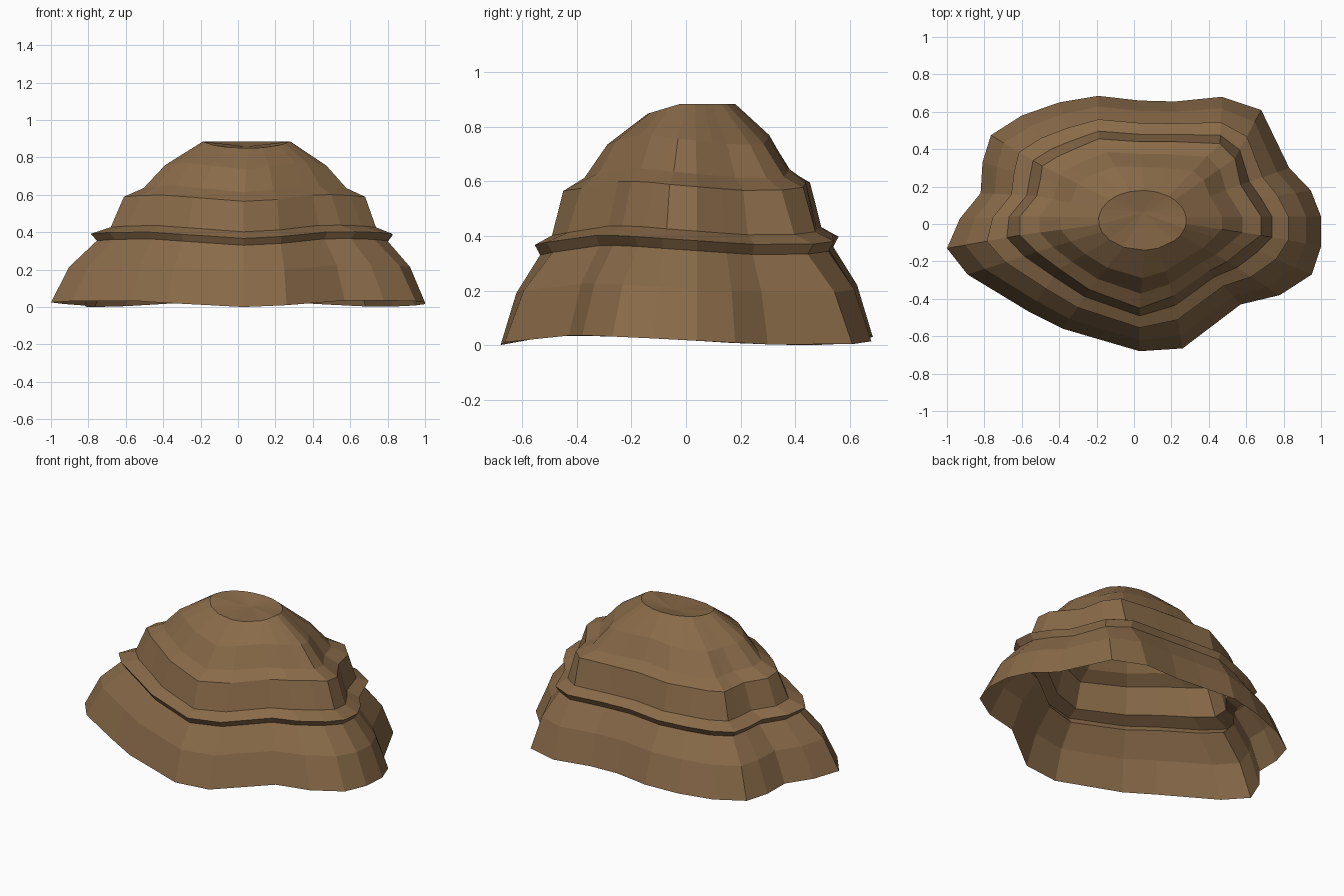
import bpy, bmesh, math

if "Cube" in bpy.data.objects:
    bpy.data.objects.remove(bpy.data.objects["Cube"])

# Outline of the mound at the ground, counter-clockwise from the left
BASE = [(-1, -.13), (-.89, -.27), (-.56, -.47), (-.38, -.56), (.03, -.68), (.26, -.665),
        (.57, -.43), (.78, -.38), (.95, -.27), (1, -.12), (1, .04), (.945, .18),
        (.83, .30), (.68, .61), (.47, .68), (.22, .655), (.03, .66), (-.19, .685),
        (-.40, .65), (-.60, .58), (-.765, .475), (-.81, .33), (-.82, .165), (-.93, .03)]
# Matching outline at the top of the upper step
SHOULDER = [(-.61, -.06), (-.52, -.15), (-.40, -.24), (-.24, -.35), (.03, -.45), (.21, -.385),
            (.40, -.25), (.50, -.20), (.60, -.12), (.68, -.06), (.68, .04), (.62, .13),
            (.57, .21), (.54, .35), (.46, .43), (.22, .44), (.03, .44), (-.19, .455),
            (-.32, .40), (-.41, .36), (-.49, .31), (-.50, .24), (-.52, .15), (-.61, .04)]
N = len(BASE)


def rim_point(p):
    """Small oval summit rim, sampled in the direction of a shoulder point."""
    a = math.atan2(p[1] / .45, p[0] / .65)
    return (.045 + .235 * math.cos(a), .02 + .16 * math.sin(a))


RIM = [rim_point(p) for p in SHOULDER]


def mix(a, b, t):
    return (a[0] + (b[0] - a[0]) * t, a[1] + (b[1] - a[1]) * t)


def wave(p):
    """Gentle three-fold rise and fall of the rock layers."""
    return .018 * (1 + math.cos(3 * (math.atan2(p[1], p[0]) - math.pi / 2)))


bm = bmesh.new()
rings = []


def add_ring(lower, upper, t, z):
    ring = []
    for a, b in zip(lower, upper):
        x, y = mix(a, b, t)
        ring.append(bm.verts.new((x, y, z + wave(a))))
    rings.append(ring)


# Lower slope, projecting ledge and upper step
for t, z in ((0, 0), (.25, .19), (.63, .33), (.545, .367), (.82, .402), (1, .565)):
    add_ring(BASE, SHOULDER, t, z)
# Domed top
for t, z in ((.25, .613), (.52, .735)):
    add_ring(SHOULDER, RIM, t, z)
# Summit rim, lower toward the front
rings.append([bm.verts.new((x, y, .885 - .3 * max(0, -y - .02))) for x, y in RIM])

for lo, hi in zip(rings, rings[1:]):
    for i in range(N):
        j = (i + 1) % N
        bm.faces.new((lo[i], lo[j], hi[j], hi[i]))

# Slightly sunken summit
centre = bm.verts.new((.045, .06, .858))
for i in range(N):
    bm.faces.new((rings[-1][i], rings[-1][(i + 1) % N], centre))

mesh = bpy.data.meshes.new("rock_mound")
bm.to_mesh(mesh)
bm.free()

brown = bpy.data.materials.new("earth_brown")
brown.diffuse_color = (.25, .145, .066, 1)
brown.use_nodes = True
brown.node_tree.nodes["Principled BSDF"].inputs["Base Color"].default_value = brown.diffuse_color
mesh.materials.append(brown)
bpy.context.collection.objects.link(bpy.data.objects.new("rock_mound", mesh))
